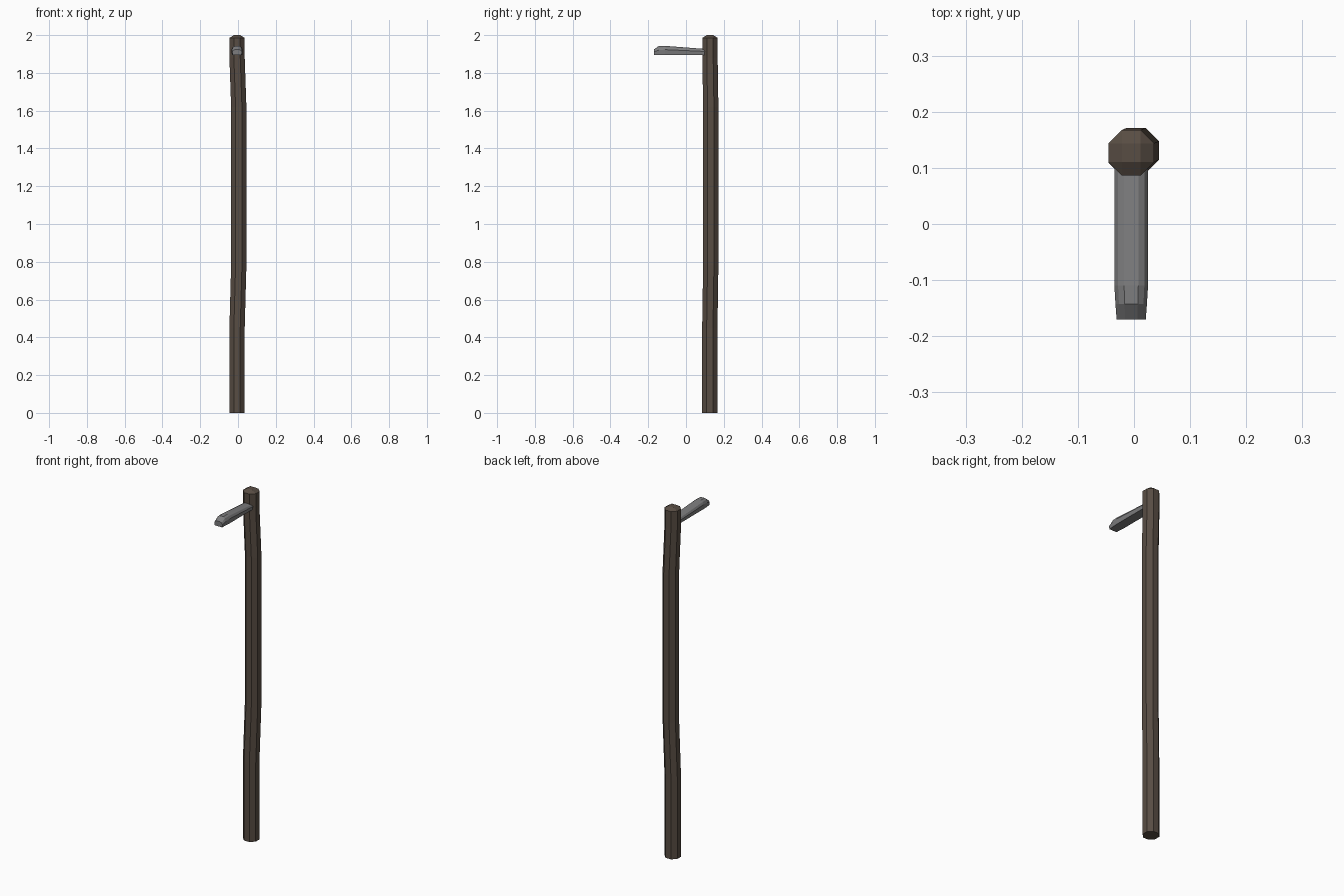
import bpy, bmesh, math

if "Cube" in bpy.data.objects:
    bpy.data.objects.remove(bpy.data.objects["Cube"])


def material(name, rgb):
    m = bpy.data.materials.new(name)
    m.diffuse_color = (*rgb, 1)
    m.use_nodes = True
    m.node_tree.nodes["Principled BSDF"].inputs["Base Color"].default_value = m.diffuse_color
    return m


def finish(bm, name, mat):
    bmesh.ops.recalc_face_normals(bm, faces=bm.faces)
    mesh = bpy.data.meshes.new(name)
    bm.to_mesh(mesh)
    bm.free()
    mesh.materials.append(mat)
    obj = bpy.data.objects.new(name, mesh)
    bpy.context.collection.objects.link(obj)
    return obj


def bridge(bm, rings):
    n = len(rings[0])
    for a, b in zip(rings, rings[1:]):
        for i in range(n):
            j = (i + 1) % n
            bm.faces.new((a[i], a[j], b[j], b[i]))


wood = material("dark_wood", (0.098, 0.074, 0.057))
metal = material("grey_metal", (0.205, 0.205, 0.21))

# Slightly crooked octagonal pole: z, centre x, centre y
bm = bmesh.new()
path = [(0, -0.005, 0.126), (0.45, -0.005, 0.126), (0.78, 0.004, 0.131),
        (1.62, 0.004, 0.131), (1.88, -0.005, 0.127), (1.985, -0.005, 0.127)]
R = 0.0405 / math.cos(math.pi / 8)
rings = []
for z, cx, cy in path:
    rings.append([bm.verts.new((cx + R * math.cos(math.pi / 8 + k * math.pi / 4),
                                cy + R * math.sin(math.pi / 8 + k * math.pi / 4), z))
                  for k in range(8)])
bridge(bm, rings)
bm.faces.new(rings[0])
# Domed end: raised centre square, with quads and corner triangles around it
top, h = rings[-1], 0.0168
sq = [bm.verts.new((-0.005 + sx * h, 0.127 + sy * h, 2.0))
      for sx, sy in ((1, 1), (-1, 1), (-1, -1), (1, -1))]
bm.faces.new(sq)
for i in range(4):
    a, b, c = top[2 * i], top[2 * i + 1], top[(2 * i + 2) % 8]
    bm.faces.new((a, b, sq[i]))
    bm.faces.new((b, c, sq[(i + 1) % 4], sq[i]))
finish(bm, "pole", wood)

# Flat-bottomed arm with rounded top: y, half width, top z, shoulder z
bm = bmesh.new()
rings = []
for y, w, zt, zs in ((0.11, 0.030, 1.926, 1.913), (-0.11, 0.030, 1.943, 1.923),
                     (-0.143, 0.028, 1.943, 1.921), (-0.17, 0.026, 1.924, 1.911)):
    half = [(w * 0.9, 1.895), (w, zs), (w * 0.78, zs + (zt - zs) * 0.65), (w * 0.42, zt)]
    section = half + [(-x, z) for x, z in reversed(half)]
    rings.append([bm.verts.new((x - 0.005, y, z)) for x, z in section])
bridge(bm, rings)
bm.faces.new(rings[0])
bm.faces.new(rings[-1])
finish(bm, "lamp_arm", metal)
